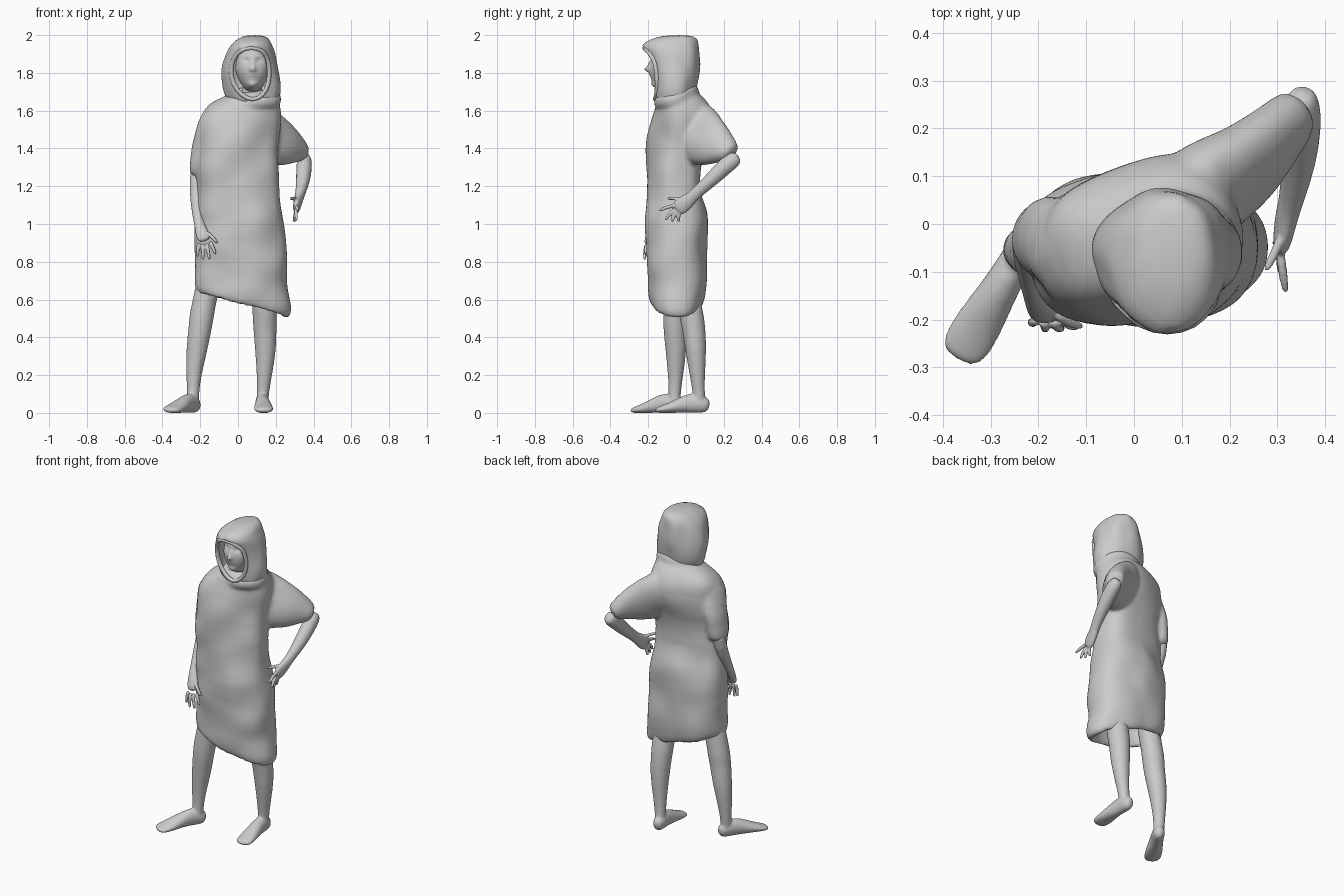
import bpy, bmesh
from math import sin, cos, pi, radians, exp, copysign
from mathutils import Vector, noise

if "Cube" in bpy.data.objects:
    bpy.data.objects.remove(bpy.data.objects["Cube"])


def skin(name, rings, wrap=True, loop=False, caps=(True, True), thick=0):
    """Bridge a list of equal-length rings into a smooth mesh."""
    bm = bmesh.new()
    vs = [[bm.verts.new(p) for p in r] for r in rings]
    n = len(vs[0])
    pairs = list(zip(vs, vs[1:])) + ([(vs[-1], vs[0])] if loop else [])
    for a, b in pairs:
        for i in range(n if wrap else n - 1):
            j = (i + 1) % n
            bm.faces.new((a[i], a[j], b[j], b[i]))
    if not loop:
        for use, ring in zip(caps, (vs[0], vs[-1])):
            if use:
                bm.faces.new(ring)
    bmesh.ops.remove_doubles(bm, verts=bm.verts, dist=1e-4)
    return finish(name, bm, thick)


def finish(name, bm, thick=0, levels=1):
    bmesh.ops.recalc_face_normals(bm, faces=bm.faces)
    for f in bm.faces:
        f.smooth = True
    me = bpy.data.meshes.new(name)
    bm.to_mesh(me)
    bm.free()
    ob = bpy.data.objects.new(name, me)
    bpy.context.collection.objects.link(ob)
    if thick:
        m = ob.modifiers.new("thickness", 'SOLIDIFY')
        m.thickness, m.offset = thick, -1
    if levels:
        ob.modifiers.new("smooth", 'SUBSURF').levels = levels
    return ob


def fuse(name, parts, voxel, rounds, folds=0):
    """Melt overlapping closed parts into one continuous surface."""
    bpy.ops.object.select_all(action='DESELECT')
    for p in parts:
        p.select_set(True)
    ob = parts[0]
    bpy.context.view_layer.objects.active = ob
    bpy.ops.object.join()
    ob.name = name
    m = ob.modifiers.new("melt", 'REMESH')
    m.mode, m.voxel_size, m.use_smooth_shade = 'VOXEL', voxel, True
    m = ob.modifiers.new("soften", 'SMOOTH')
    m.factor, m.iterations = .5, rounds
    if folds:
        tex = bpy.data.textures.new(name + "_folds", 'CLOUDS')
        tex.noise_scale, tex.noise_depth = .17, 0
        m = ob.modifiers.new("folds", 'DISPLACE')
        m.texture, m.strength, m.mid_level = tex, folds, .5


def tube(name, pts, n=16, ref=(1, 0, 0), loop=False):
    """Elliptical tube; each point is x, y, z, half width, half depth."""
    ref, c, rings = Vector(ref), [Vector(p[:3]) for p in pts], []
    for i, p in enumerate(pts):
        if loop:
            t = c[(i + 1) % len(c)] - c[i - 1]
        else:
            t = c[min(i + 1, len(c) - 1)] - c[max(i - 1, 0)]
        t.normalize()
        u = (ref - t * ref.dot(t)).normalized()
        v = t.cross(u)
        rings.append([c[i] + u * cos(2 * pi * k / n) * p[3] + v * sin(2 * pi * k / n) * p[-1] for k in range(n)])
    return skin(name, rings, loop=loop)


def foot(name, heel, toe):
    """Flattened foot running from heel to toe."""
    shape = [(0, .034, .02, .03), (.1, .042, .036, .044), (.25, .055, .037, .056), (.45, .048, .04, .048),
             (.7, .028, .052, .03), (.9, .017, .054, .019), (1, .013, .037, .012)]
    h, t = Vector(heel), Vector(toe)
    return tube(name, [(*h.lerp(t, s).xy, z, w, d) for s, z, w, d in shape])


def fingers(name, knuckle_tips):
    out = []
    for i, (a, b) in enumerate(knuckle_tips):
        a, b = Vector(a), Vector(b)
        m = a.lerp(b, .5) + Vector((0, -.006, .004))
        out.append(tube(f"{name}_{i}", [(*a, .012), (*m, .011), (*a.lerp(b, .9), .009), (*b, .005)], n=8))
    return out


# Tunic: z, centre x, centre y, half width, half depth, twist
rows = [(.76, .02, -.05, .19, .11, 0), (.62, .02, -.05, .2, .11, 0), (.562, .025, -.05, .225, .115, 0),
        (.585, .025, -.045, .25, .142, 0), (.65, .023, -.045, .252, .152, 0), (.8, .017, -.045, .243, .155, 0),
        (.95, .014, -.05, .237, .168, 0), (1.08, .01, -.055, .23, .157, 3), (1.2, .002, -.064, .217, .136, 6),
        (1.3, 0, -.06, .215, .138, 10), (1.42, 0, -.05, .217, .148, 13), (1.52, .005, -.03, .222, .158, 16),
        (1.6, .02, -.02, .208, .15, 16), (1.66, .05, -.025, .165, .125, 15), (1.71, .07, -.04, .11, .09, 10)]
rings = []
for z, cx, cy, rx, ry, rot in rows:
    ring, r = [], radians(rot)
    for k in range(40):
        a = 2 * pi * k / 40
        x = copysign(abs(cos(a)) ** .85, cos(a)) * rx
        y = copysign(abs(sin(a)) ** .85, sin(a)) * ry
        px, py = cx + x * cos(r) - y * sin(r), cy + x * sin(r) + y * cos(r)
        slope = min(1, max(0, (.9 - z) / .3)) * .28
        ring.append((px, py, z - slope * (px - .02)))
    rings.append(ring)
cloth = [skin("tunic_body", rings)]

# Draped sleeves and soft collar, melted into the tunic
cloth.append(tube("left_sleeve", [(.04, -.01, 1.5, .1, .18), (.16, .06, 1.475, .09, .175), (.25, .145, 1.43, .07, .125),
                                  (.325, .22, 1.39, .06, .075), (.35, .25, 1.365, .05, .052)], 20))
cloth.append(tube("right_sleeve", [(-.1, -.05, 1.57, .08, .09), (-.15, -.045, 1.52, .08, .1), (-.187, -.035, 1.41, .062, .095),
                                   (-.203, -.025, 1.3, .053, .075), (-.203, -.025, 1.25, .049, .06)], 20))
collar = []
for k in range(20):
    a = 2 * pi * k / 20
    collar.append((.078 + .125 * sin(a), -.05 - .095 * cos(a), 1.67 - .03 * cos(a) + .006 * sin(3 * a), .034, .026))
cloth.append(tube("collar", collar, 12, ref=(0, 0, 1), loop=True))
fuse("tunic", cloth, .011, 8, folds=.024)

# Forearms and hands
arm = tube("left_arm", [(.352, .28, 1.36, .025, .03), (.352, .25, 1.34, .04, .045), (.35, .2, 1.3, .043, .045),
                        (.345, .13, 1.23, .038, .038), (.33, .05, 1.16, .026, .03), (.32, .02, 1.13, .025, .036),
                        (.312, -.025, 1.095, .021, .048), (.305, -.055, 1.075, .016, .036)])
fuse("left_forearm", [arm] + fingers("left_finger", [
    ((.305, -.05, 1.1), (.318, -.145, 1.07)), ((.305, -.055, 1.08), (.31, -.11, 1.02)),
    ((.305, -.045, 1.07), (.303, -.075, 1.01)), ((.308, -.03, 1.065), (.295, -.04, 1.01)),
    ((.315, -.01, 1.13), (.275, -.1, 1.135))]), .005, 3)
arm = tube("right_arm", [(-.21, -.01, 1.32, .04, .04), (-.22, -.025, 1.22, .039, .039),
                         (-.22, -.08, 1.1, .032, .034), (-.21, -.14, 1.01, .024, .027),
                         (-.19, -.18, .955, .036, .022), (-.178, -.2, .905, .036, .016)])
fuse("right_forearm", [arm] + fingers("right_finger", [
    ((-.15, -.2, .91), (-.118, -.216, .84)), ((-.168, -.205, .905), (-.15, -.22, .81)),
    ((-.187, -.205, .9), (-.185, -.22, .81)), ((-.206, -.2, .905), (-.217, -.205, .825)),
    ((-.17, -.185, .96), (-.108, -.216, .9))]), .004, 2)

# Bare legs and feet
leg = tube("right_calf", [(-.13, -.05, .8, .07), (-.17, -.055, .63, .062), (-.192, -.055, .52, .067), (-.2, -.06, .45, .062),
                          (-.218, -.052, .34, .058), (-.235, -.055, .2, .041), (-.238, -.06, .1, .031),
                          (-.237, -.063, .04, .035)])
fuse("right_leg", [leg, foot("right_foot", (-.212, -.02, 0), (-.37, -.285, 0))], .007, 4)
leg = tube("left_calf", [(.11, -.03, .8, .07), (.135, .005, .63, .062), (.142, .028, .52, .067), (.142, .042, .45, .062),
                         (.147, .052, .34, .058), (.14, .06, .2, .041), (.131, .068, .1, .031),
                         (.129, .073, .04, .035)])
fuse("left_leg", [leg, foot("left_foot", (.125, .125, 0), (.138, -.165, 0))], .007, 4)

# Head with face features pushed out of a sphere
bm = bmesh.new()
bmesh.ops.create_uvsphere(bm, u_segments=48, v_segments=40, radius=1)
bumps = [(0, -.002, .013, .014, -.026), (0, .022, .009, .03, -.012), (-.034, .046, .018, .013, .012),
         (.034, .046, .018, .013, .012), (0, -.03, .022, .006, -.008), (0, -.043, .02, .006, -.007),
         (0, -.036, .022, .003, .005), (0, -.085, .03, .02, -.018), (0, .07, .06, .012, -.006)]
for v in bm.verts:
    x, y, z = v.co.x * .092, v.co.y * .1, v.co.z * .125
    x *= 1 - .22 * max(0, -v.co.z)
    if v.co.y < 0:
        for bx, bz, sx, sz, push in bumps:
            y += push * exp(-((x - bx) / sx) ** 2 - ((z - bz) / sz) ** 2)
    v.co = (x + .078, y - .09, z + 1.82)
finish("head", bm, levels=0)
tube("neck", [(.07, -.05, 1.6, .06), (.075, -.065, 1.7, .054), (.078, -.07, 1.78, .05)])

# Hood: z, centre x, centre y, half width, half depth, half angle of face opening
hood = [(1.64, .085, -.06, .125, .1, .1), (1.68, .075, -.06, .15, .11, .4), (1.74, .068, -.06, .158, .122, .65),
        (1.82, .063, -.063, .153, .136, .75), (1.88, .067, -.07, .137, .142, .72), (1.922, .07, -.08, .124, .153, .48),
        (1.95, .072, -.085, .108, .157, 0), (1.982, .082, -.06, .084, .122, 0), (2.0, .09, -.04, .045, .07, 0)]
rings = []
for z, cx, cy, rx, ry, gap in hood:
    ring = []
    for k in range(37):
        a = gap + (2 * pi - 2 * gap) * k / 36
        f = 1 + .08 * noise.noise(Vector((sin(a) * 2, cos(a) * 2, z * 9)))
        ring.append((cx + rx * sin(a) * f, cy - ry * cos(a) * f, z))
    rings.append(ring)
skin("hood", rings, wrap=False, caps=(False, True), thick=.015)

# Rolled hood edge around the face
side = [(z, cx, cy - ry * cos(g) + .006, rx * sin(g)) for z, cx, cy, rx, ry, g in hood[1:6]]
edge = [(cx + w, y, z, .013) for z, cx, y, w in side] + [(.07, -.224, 1.938, .013)]
edge += [(cx - w, y, z, .013) for z, cx, y, w in reversed(side)] + [(.08, -.165, 1.65, .013)]
tube("hood_edge", edge, 10, ref=(0, 1, 0), loop=True)
